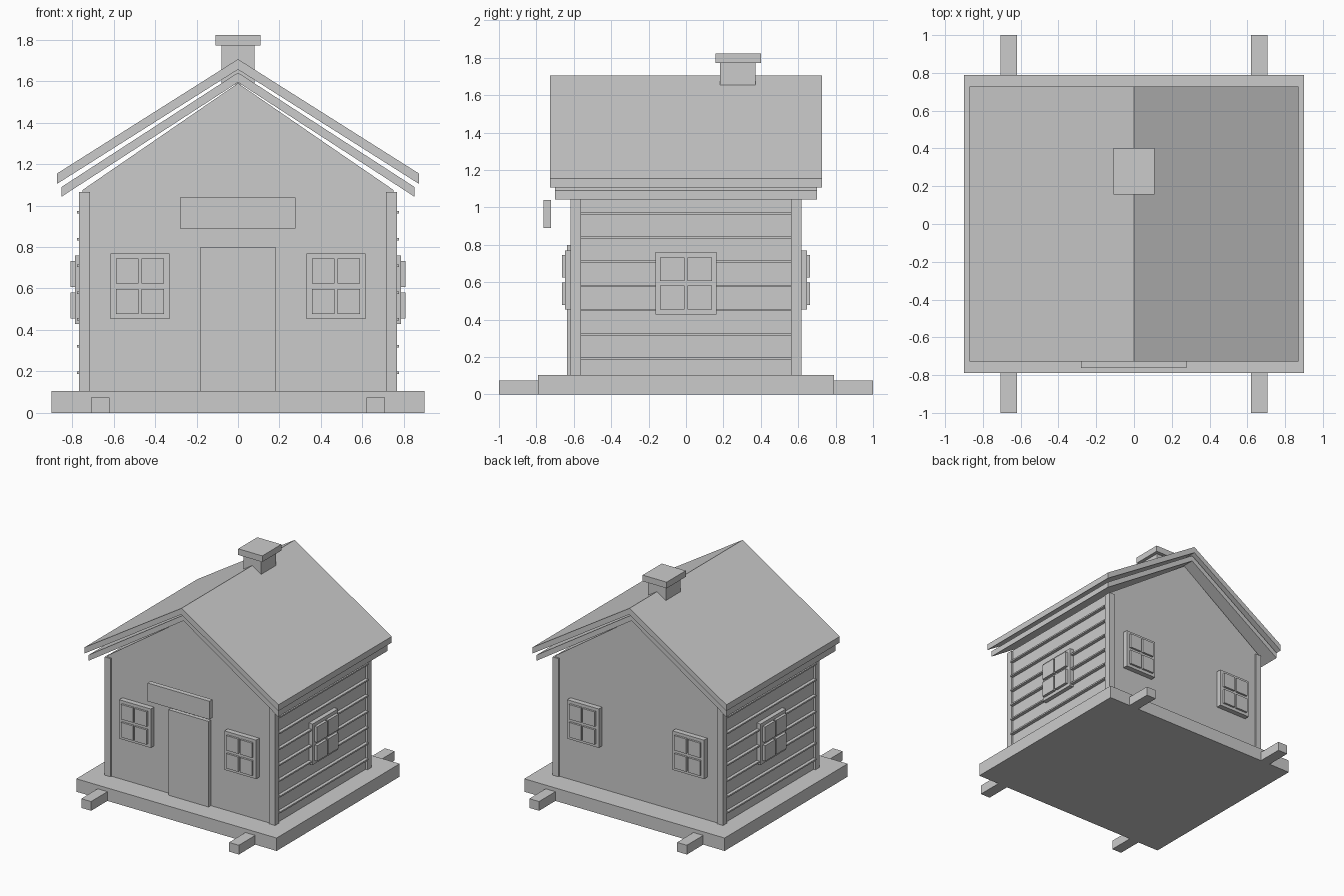
import bpy

cube = bpy.data.objects.get("Cube")
if cube:
    bpy.data.objects.remove(cube, do_unlink=True)

grey = bpy.data.materials.new("plain grey")
grey.use_nodes = True
COLOUR = (0.6, 0.6, 0.6, 1)
grey.diffuse_color = COLOUR
grey.node_tree.nodes["Principled BSDF"].inputs["Base Color"].default_value = COLOUR


def add_mesh(name, verts, faces):
    mesh = bpy.data.meshes.new(name)
    mesh.from_pydata(verts, [], faces)
    mesh.materials.append(grey)
    obj = bpy.data.objects.new(name, mesh)
    bpy.context.collection.objects.link(obj)
    return obj


def prism(name, profile, y0, y1):
    """Extrude an x-z profile (anticlockwise from the front) along y."""
    n = len(profile)
    verts = [(x, y, z) for y in (y0, y1) for x, z in profile]
    faces = [tuple(range(n)), tuple(reversed(range(n, 2 * n)))]
    faces += [(i, i + n, (i + 1) % n + n, (i + 1) % n) for i in range(n)]
    return add_mesh(name, verts, faces)


def box(name, x, y, z):
    """Box from (low, high) ranges."""
    x0, x1 = sorted(x)
    z0, z1 = z
    return prism(name, [(x0, z0), (x1, z0), (x1, z1), (x0, z1)], *sorted(y))


# Base platform and skids
box("base_platform", (-0.9, 0.9), (-0.79, 0.79), (0, 0.105))
for side, s in (("left", 1), ("right", -1)):
    box(side + "_skid", (s * 0.62, s * 0.708), (-1, 1), (0, 0.075))

# Gabled body
prism("house_walls", [(-0.75, 0.1), (0.75, 0.1), (0.75, 1.075), (0, 1.59), (-0.75, 1.075)],
      -0.605, 0.605)

# Corner boards
for side, s in (("left", 1), ("right", -1)):
    for end, e in (("front", -1), ("back", 1)):
        box(f"{end}_{side}_corner_board", (s * 0.713, s * 0.766), (e * 0.565, e * 0.618), (0.1, 1.065))

# Horizontal siding battens on both side walls
for side, s in (("left", 1), ("right", -1)):
    for i in range(7):
        z = 0.193 + i * 0.129
        box(f"{side}_siding_batten", (s * 0.74, s * 0.776), (-0.565, 0.565), (z - 0.006, z + 0.006))


# Two layered roof slabs
def roof(name, half_width, eave, ridge, thick, half_depth):
    prism(name, [(-half_width, eave - thick), (0, ridge - thick), (half_width, eave - thick),
                 (half_width, eave), (0, ridge), (-half_width, eave)], -half_depth, half_depth)


roof("lower_roof", 0.852, 1.089, 1.641, 0.047, 0.7)
roof("upper_roof", 0.872, 1.155, 1.706, 0.05, 0.727)

# Chimney
box("chimney_stack", (-0.08, 0.08), (0.182, 0.372), (1.585, 1.78))
box("chimney_cap", (-0.108, 0.108), (0.157, 0.402), (1.773, 1.823))

# Door and sign board
box("front_door", (-0.18, 0.18), (-0.635, -0.6), (0.1, 0.8))
box("sign_board", (-0.28, 0.277), (-0.762, -0.722), (0.89, 1.038))


# Window: backing frame with four raised panes
def window(name, across, height, wall, direction, along_x):
    def part(label, u, depth, z):
        d = (direction * (wall - 0.02), direction * (wall + depth))
        box(f"{name}_{label}", *((u, d) if along_x else (d, u)), z)

    part("frame", (across - 0.142, across + 0.142) if along_x else (-0.163, 0.163), 0.042 if along_x else 0.035,
         (height - 0.158, height + 0.158) if along_x else (height - 0.166, height + 0.166))
    reach = 0.115 if along_x else 0.139
    for u in (-1, 1):
        for v in (-1, 1):
            us = sorted((across + u * 0.008, across + u * reach))
            zs = sorted((height + v * 0.013, height + v * (0.133 if along_x else 0.139)))
            part("pane", us, 0.058, zs)


for side, s in (("left", 1), ("right", -1)):
    window("front_" + side + "_window", s * 0.473, 0.611, 0.605, -1, True)
    window("back_" + side + "_window", s * 0.473, 0.611, 0.605, 1, True)
    window(side + "_side_window", 0, 0.594, 0.75, s, False)
